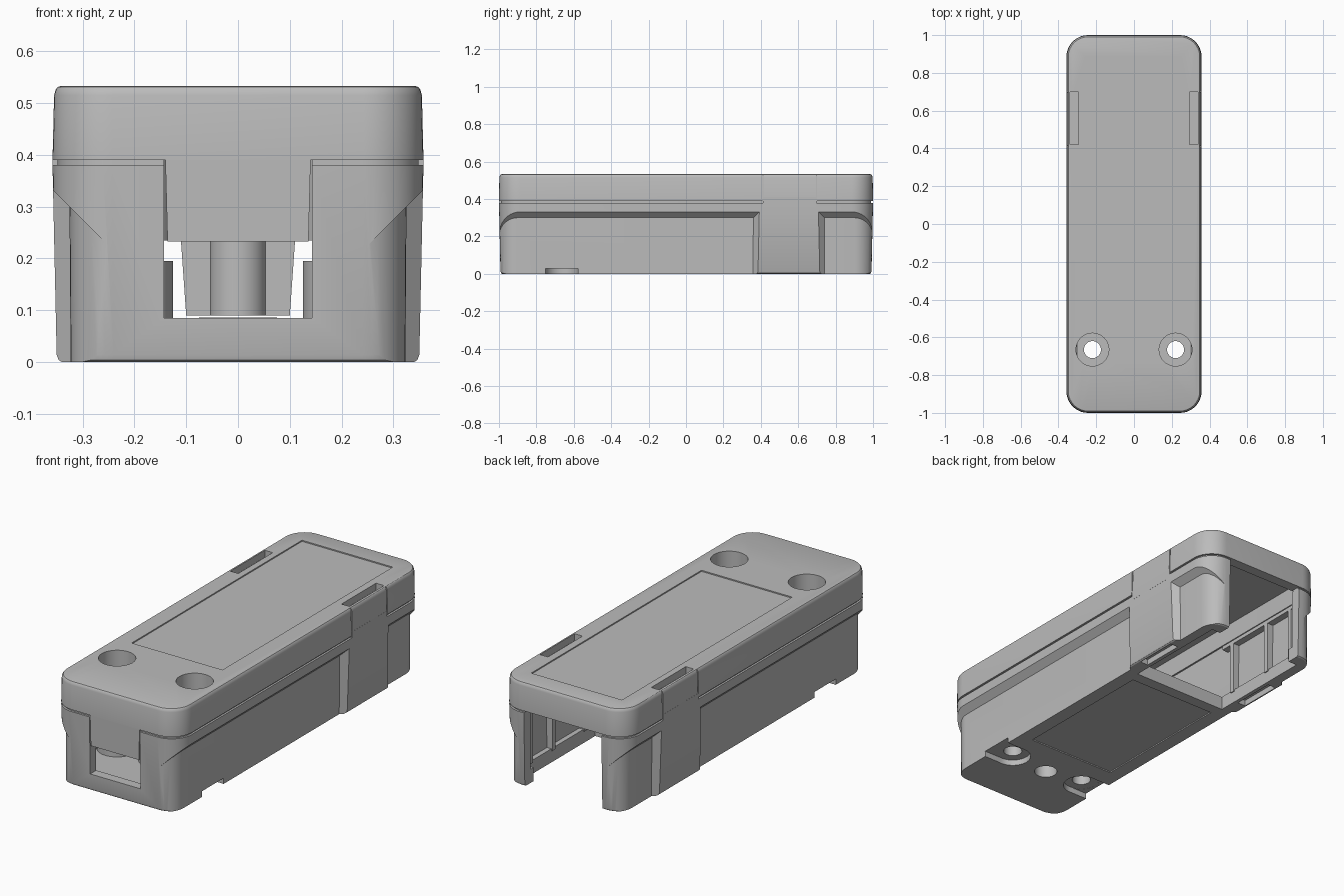
import bpy, bmesh, math

cube = bpy.data.objects.get("Cube")
if cube:
    bpy.data.objects.remove(cube, do_unlink=True)

grey = bpy.data.materials.new("plain grey plastic")
grey.use_nodes = True
grey.diffuse_color = (0.5, 0.5, 0.5, 1)
grey.node_tree.nodes["Principled BSDF"].inputs["Base Color"].default_value = (0.5, 0.5, 0.5, 1)


def make(name, bm):
    bmesh.ops.recalc_face_normals(bm, faces=bm.faces)
    mesh = bpy.data.meshes.new(name)
    bm.to_mesh(mesh)
    bm.free()
    mesh.materials.append(grey)
    obj = bpy.data.objects.new(name, mesh)
    bpy.context.collection.objects.link(obj)
    return obj


def skin(name, rings):
    """Closed solid through rings of equal point count."""
    bm = bmesh.new()
    loops = [[bm.verts.new(p) for p in ring] for ring in rings]
    n = len(loops[0])
    for a, b in zip(loops, loops[1:]):
        for i in range(n):
            bm.faces.new((a[i], a[(i + 1) % n], b[(i + 1) % n], b[i]))
    bm.faces.new(loops[0])
    bm.faces.new(loops[-1])
    return make(name, bm)


def rounded(name, sections, steps=10):
    """Loft of rounded rectangles given as (z, half_x, half_y, radius)."""
    rings = []
    for z, hx, hy, r in sections:
        ring = []
        for q, (sx, sy) in enumerate(((1, 1), (-1, 1), (-1, -1), (1, -1))):
            for k in range(steps + 1):
                a = math.pi / 2 * (q + k / steps)
                ring.append((sx * (hx - r) + r * math.cos(a),
                             sy * (hy - r) + r * math.sin(a), z))
        rings.append(ring)
    return skin(name, rings)


def box(name, x, y, z):
    return skin(name, [[(x[0], y[0], h), (x[1], y[0], h), (x[1], y[1], h), (x[0], y[1], h)] for h in z])


def tube(name, x, y, r, z, n=40):
    return skin(name, [[(x + r * math.cos(2 * math.pi * i / n),
                         y + r * math.sin(2 * math.pi * i / n), h) for i in range(n)] for h in z])


def combine(obj, others, op='DIFFERENCE'):
    for other in others:
        mod = obj.modifiers.new("combine", 'BOOLEAN')
        mod.operation, mod.solver, mod.object = op, 'EXACT', other
        with bpy.context.temp_override(object=obj, active_object=obj):
            bpy.ops.object.modifier_apply(modifier=mod.name)
        bpy.data.objects.remove(other, do_unlink=True)


def side_wedge(s, y_far, y_end, grow):
    """Recess cutter with a sloped roof and a sloped end wall."""
    profile = ((0.2, -0.1), (0.2, 0.175), (0.5, 0.475), (0.5, -0.1))
    rings = [[(s * x, y_far, z) for x, z in profile],
             [(s * x, y_end + grow * (x - 0.325), z) for x, z in profile]]
    wedge = skin("recess_cutter", rings)
    combine(wedge, [rounded("recess_core", [(-0.2, 0.322, 1.0, 0.1), (0.6, 0.327, 1.0, 0.1)])])
    return wedge


HOLE_Y = -0.665
SIDES = (-1, 1)

# Lower body shell with side recesses
body = rounded("lower_body", [(0, 0.34, 0.983, 0.1), (0.004, 0.346, 0.989, 0.105),
                              (0.014, 0.35, 0.992, 0.11), (0.38, 0.358, 1.0, 0.115)])
for s in SIDES:
    combine(body, [side_wedge(s, -1.2, 0.36, 1), side_wedge(s, 1.2, 0.74, -1)])
combine(body, [rounded("cavity", [(0.07, 0.295, 0.945, 0.08), (0.5, 0.305, 0.945, 0.08)])])

# Screw posts standing in the body
for s in SIDES:
    combine(body, [tube("post", s * 0.22, HOLE_Y, 0.095, (0.05, 0.195))], 'UNION')

# Openings at the front, rear and underside
combine(body, [box("front_opening", (-0.143, 0.143), (-1.1, -0.92), (0.085, 0.5)),
               box("rear_opening", (-0.22, 0.22), (0.9, 1.1), (-0.1, 0.5)),
               box("bay_opening", (-0.27, 0.27), (0.35, 0.92), (-0.1, 0.12)),
               box("label_recess", (-0.25, 0.25), (-0.48, 0.29), (-0.1, 0.006)),
               tube("centre_hole", 0, HOLE_Y - 0.01, 0.055, (-0.1, 0.2))])
for s in SIDES:
    x = sorted((s * 0.22, s * 0.5))
    combine(body, [tube("foot_pocket", s * 0.22, HOLE_Y, 0.088, (-0.1, 0.03)),
                   box("foot_channel", x, (HOLE_Y - 0.087, HOLE_Y + 0.087), (-0.1, 0.0295)),
                   tube("screw_hole", s * 0.22, HOLE_Y, 0.045, (-0.2, 0.6)),
                   box("latch_slot", sorted((s * 0.29, s * 0.335)), (0.45, 0.68), (-0.1, 0.03))])

# Upper lid shell
lid = rounded("lid", [(0.39, 0.358, 1.0, 0.115), (0.515, 0.355, 0.998, 0.112),
                      (0.526, 0.352, 0.995, 0.11), (0.531, 0.348, 0.991, 0.106),
                      (0.533, 0.342, 0.985, 0.1)])
combine(lid, [rounded("lid_cavity", [(0.3, 0.305, 0.945, 0.08), (0.488, 0.305, 0.945, 0.08)])])
for s in SIDES:
    combine(lid, [tube("lid_post", s * 0.22, HOLE_Y, 0.1, (0.235, 0.51))], 'UNION')
    combine(lid, [tube("counterbore", s * 0.22, HOLE_Y, 0.087, (0.26, 0.6)),
                  tube("screw_hole", s * 0.22, HOLE_Y, 0.045, (0.1, 0.6)),
                  box("latch_pocket", sorted((s * 0.293, s * 0.338)), (0.42, 0.70), (0.497, 0.6))])
    for y in (0.412, 0.698):
        combine(lid, [box("latch_seam", sorted((s * 0.35, s * 0.4)), (y - 0.003, y + 0.003), (0.3, 0.6))])
combine(lid, [box("top_label_recess", (-0.26, 0.255), (-0.49, 0.89), (0.527, 0.6))])

# Inset lip bridging the seam between the shells
lip = rounded("seam_lip", [(0.35, 0.348, 0.99, 0.107), (0.41, 0.348, 0.99, 0.107)])
combine(lip, [rounded("lip_inner", [(0.3, 0.312, 0.952, 0.08), (0.5, 0.312, 0.952, 0.08)]),
              box("front_gap", (-0.143, 0.143), (-1.1, -0.9), (0.2, 0.5)),
              box("rear_gap", (-0.22, 0.22), (0.9, 1.1), (0.2, 0.5))])

parts = [body, lid, lip]

# Front tab, hanging rib and pin below the lid
parts.append(skin("front_tab", [[(-w, -0.998, z), (w, -0.998, z), (w, -0.95, z), (-w, -0.95, z)]
                                for z, w in ((0.233, 0.136), (0.42, 0.141))]))
parts.append(skin("hanging_rib", [[(-w, -0.69, z), (w, -0.69, z), (w, -0.66, z), (-w, -0.66, z)]
                                  for z, w in ((0.09, 0.1), (0.233, 0.11), (0.5, 0.125))]))
parts.append(tube("centre_pin", 0, HOLE_Y - 0.01, 0.055, (0.09, 0.5)))
ring = tube("floor_ring", 0, HOLE_Y - 0.01, 0.075, (0.06, 0.086))
combine(ring, [tube("ring_hole", 0, HOLE_Y - 0.01, 0.055, (0, 0.2))])
parts.append(ring)

# Mirrored details: sleeves, latch tongues, bay rails and fins
for s, side in ((1, "left"), (-1, "right")):
    sleeve = tube(side + "_screw_sleeve", s * 0.22, HOLE_Y, 0.068, (0.18, 0.25))
    combine(sleeve, [tube("sleeve_hole", s * 0.22, HOLE_Y, 0.045, (0, 0.6))])
    parts.append(sleeve)
    parts.append(box(side + "_latch_tongue", sorted((s * 0.31, s * 0.358)), (0.412, 0.698), (0.36, 0.41)))
    parts.append(box(side + "_bay_rail", sorted((s * 0.265, s * 0.31)), (0.36, 0.93), (0.33, 0.35)))
    for i, y in enumerate((0.42, 0.68, 0.86)):
        parts.append(box(f"{side}_bay_fin_{i + 1}", sorted((s * 0.265, s * 0.31)),
                         (y, y + 0.025), (0.06, 0.34)))

for obj in parts:
    bpy.ops.object.select_all(action='DESELECT')
    obj.select_set(True)
    bpy.context.view_layer.objects.active = obj
    bpy.ops.object.shade_smooth_by_angle(angle=math.radians(30))
